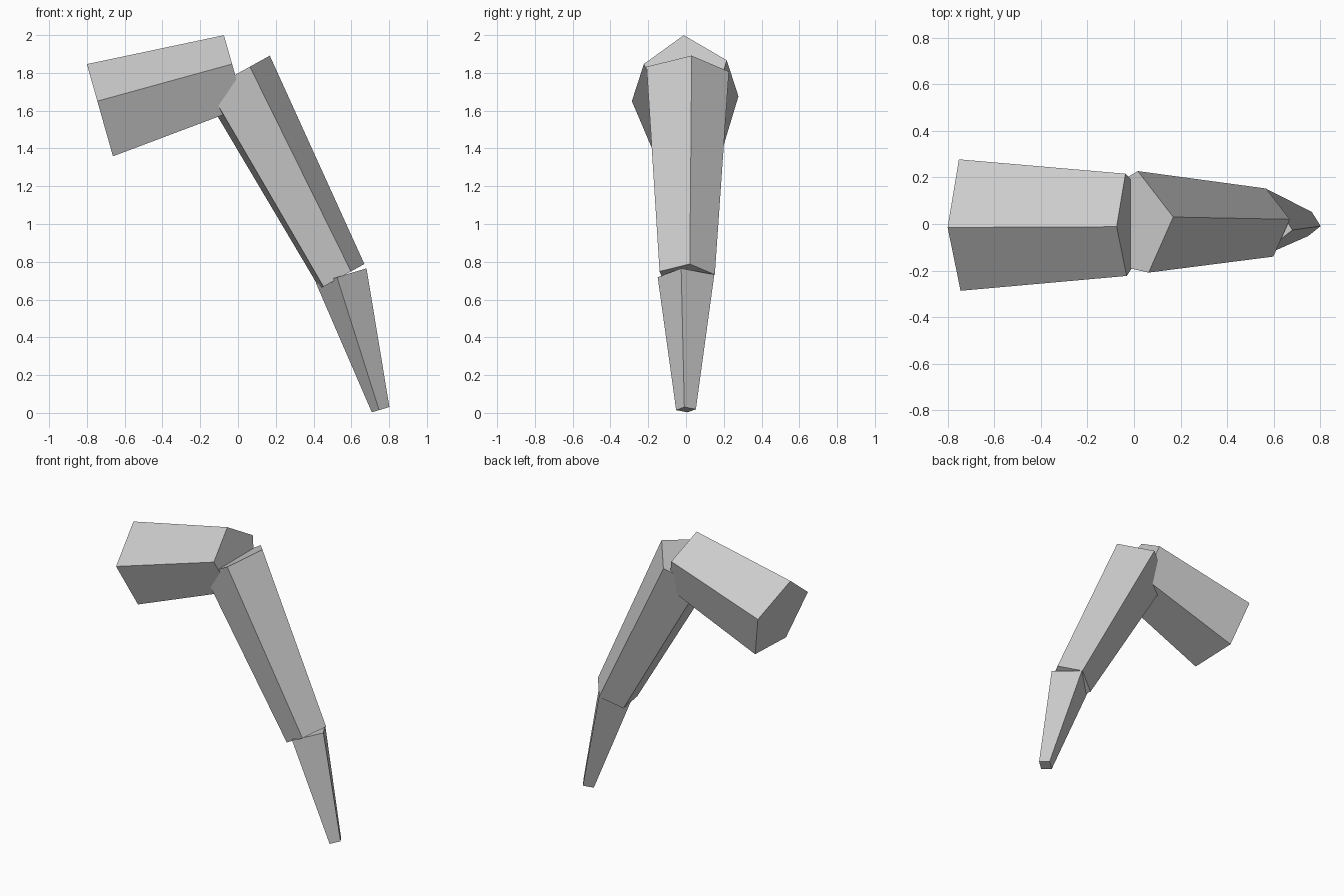
import bpy
import bmesh
from math import cos, sin, pi, radians
from mathutils import Vector

cube = bpy.data.objects.get("Cube")
if cube:
    bpy.data.objects.remove(cube, do_unlink=True)

# One plain grey for the whole limb
grey = bpy.data.materials.new("plain_grey")
grey.use_nodes = True
colour = (0.6, 0.6, 0.6, 1)
grey.diffuse_color = colour
grey.node_tree.nodes["Principled BSDF"].inputs["Base Color"].default_value = colour

FLATTEN = 0.93  # sections are slightly narrower along their ridge direction


def limb_segment(name, sides, start, end, radii, ridge_angle, twist):
    """Tapered prism between two (x, z) centres; ridge_angle aims its ridge in the xz plane."""
    ridge = Vector((cos(radians(ridge_angle)), 0, sin(radians(ridge_angle))))
    across = Vector((0, 1, 0))
    bm = bmesh.new()
    rings = []
    for (x, z), r in zip((start, end), radii):
        ring = []
        for k in range(sides):
            a = 2 * pi * k / sides + twist
            offset = ridge * (FLATTEN * r * cos(a)) + across * (r * sin(a))
            ring.append(bm.verts.new(Vector((x, 0, z)) + offset))
        rings.append(ring)
    first, last = rings
    for k in range(sides):
        n = (k + 1) % sides
        bm.faces.new((first[k], first[n], last[n], last[k]))
    bm.faces.new(first)
    bm.faces.new(last)
    bmesh.ops.recalc_face_normals(bm, faces=bm.faces)
    mesh = bpy.data.meshes.new(name)
    bm.to_mesh(mesh)
    bm.free()
    mesh.materials.append(grey)
    obj = bpy.data.objects.new(name, mesh)
    bpy.context.collection.objects.link(obj)
    return obj


# Thick pentagonal base, pentagonal middle, and diamond-section tip
limb_segment("upper_segment", 5, (-0.725, 1.581), (-0.016, 1.793),
             (0.297, 0.231), 105.8, -0.05)
limb_segment("middle_segment", 5, (-0.018, 1.788), (0.544, 0.719),
             (0.231, 0.155), 29, 0.13)
limb_segment("lower_segment", 4, (0.547, 0.725), (0.755, 0.017),
             (0.152, 0.053), 16.8, -0.17)
